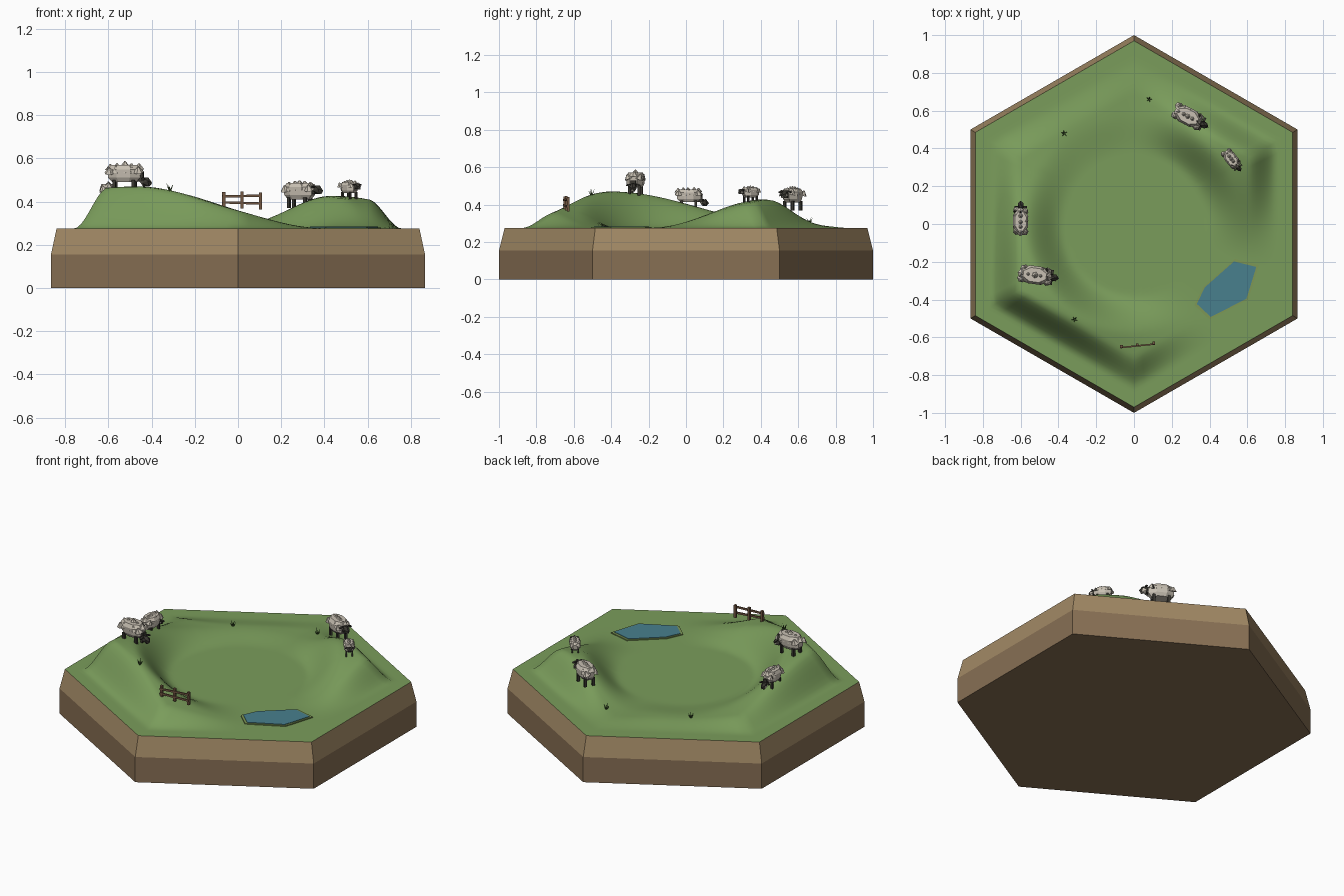
import bpy, bmesh, math, random
from mathutils import Matrix, Vector

if "Cube" in bpy.data.objects:
    bpy.data.objects.remove(bpy.data.objects["Cube"])

random.seed(4)
TOP = 0.275


def mat(name, rgb):
    m = bpy.data.materials.new(name)
    m.diffuse_color = (*rgb, 1)
    m.use_nodes = True
    m.node_tree.nodes["Principled BSDF"].inputs["Base Color"].default_value = m.diffuse_color
    return m


GRASS = mat("grass green", (0.195, 0.335, 0.105))
SOIL = mat("light soil", (0.36, 0.25, 0.13))
EARTH = mat("dark soil", (0.245, 0.16, 0.088))
WATER = mat("pond blue", (0.065, 0.215, 0.27))
BANK = mat("bank green", (0.21, 0.31, 0.09))
WOOL = mat("wool", (0.58, 0.53, 0.45))
DARK = mat("dark hide", (0.04, 0.037, 0.03))
WOOD = mat("fence wood", (0.17, 0.095, 0.055))
BLADE = mat("tuft green", (0.06, 0.12, 0.03))


def finish(bm, name, mats, smooth=False):
    bmesh.ops.recalc_face_normals(bm, faces=bm.faces)
    me = bpy.data.meshes.new(name)
    bm.to_mesh(me)
    bm.free()
    for m in mats:
        me.materials.append(m)
    for p in me.polygons:
        p.use_smooth = smooth
    ob = bpy.data.objects.new(name, me)
    bpy.context.collection.objects.link(ob)
    return ob


def loft(bm, rings, cap_start=True, cap_end=True):
    """Skin closed rings of points with quads."""
    vs = [[bm.verts.new(p) for p in r] for r in rings]
    n = len(vs[0])
    faces = []
    for a, b in zip(vs, vs[1:]):
        faces += [bm.faces.new((a[i], a[(i + 1) % n], b[(i + 1) % n], b[i])) for i in range(n)]
    if cap_start:
        faces.append(bm.faces.new(vs[0][::-1]))
    if cap_end:
        faces.append(bm.faces.new(vs[-1]))
    return faces


def box(bm, loc, size, rot=None):
    m = Matrix.Translation(loc) @ (rot or Matrix()) @ Matrix.Diagonal((*size, 1))
    return bmesh.ops.create_cube(bm, size=1, matrix=m)["verts"]


def smoothstep(a, b, v):
    t = min(1, max(0, (v - a) / (b - a)))
    return t * t * (3 - 2 * t)


def hex_dist(x, y):
    return max(abs(x * math.cos(math.radians(k)) + y * math.sin(math.radians(k)))
               for k in (0, 60, 120))


def bump(angle, centre, before, after):
    """Cosine hill along the ring, with its own width on each side."""
    d = (angle - centre + 180) % 360 - 180
    w = after if d > 0 else before
    return 0.5 + 0.5 * math.cos(math.pi * d / w) if abs(d) < w else 0


def ground(x, y):
    ang = math.degrees(math.atan2(y, x))
    ridge = (0.195 * bump(ang, 220, 102, 92) + 0.152 * bump(ang, 43, 62, 52)
             + 0.022 * bump(ang, 115, 50, 50))
    rise = smoothstep(0.37, 0.59, math.hypot(x, y))
    fall = 1 - smoothstep(0.60, 0.76, hex_dist(x, y))
    return TOP + ridge * rise * fall


# Hexagonal soil block with a sloped upper band
def hexagon(r, z):
    return [(r * math.cos(math.radians(30 + 60 * k)), r * math.sin(math.radians(30 + 60 * k)), z)
            for k in range(6)]


bm = bmesh.new()
loft(bm, [hexagon(1, 0), hexagon(1, 0.155), hexagon(0.97, TOP)], cap_end=False)
for f in bm.faces:
    f.material_index = 1 if f.calc_center_median().z > 0.16 else 0
finish(bm, "soil_block", [EARTH, SOIL])

# Rolling grass surface: rings scaled from centre to the hexagon edge
bm = bmesh.new()
N, R = 96, 44
rings = []
for j in range(R, 0, -1):
    ring = []
    for i in range(N):
        a = 2 * math.pi * i / N
        c, s = math.cos(a), math.sin(a)
        r = 0.97 * math.cos(math.pi / 6) / hex_dist(c, s) * j / R
        ring.append((r * c, r * s, ground(r * c, r * s)))
    rings.append(ring)
loft(bm, rings, cap_start=False)
grass = finish(bm, "grass_hills", [GRASS], True)
if sum(p.normal.z for p in grass.data.polygons) < 0:
    grass.data.flip_normals()

# Pond with a narrow bank
shore = [(0.32, -0.43), (0.40, -0.505), (0.605, -0.40),
         (0.662, -0.217), (0.534, -0.185), (0.365, -0.335)]
cx = sum(p[0] for p in shore) / 6
cy = sum(p[1] for p in shore) / 6


def plate(name, scale, z0, z1, m):
    b = bmesh.new()
    loft(b, [[(cx + (x - cx) * scale, cy + (y - cy) * scale, z) for x, y in shore]
             for z in (z0, z1)])
    finish(b, name, [m])


plate("pond_bank", 1.0, 0.274, 0.281, BANK)
plate("pond_water", 0.92, 0.277, 0.284, WATER)


# Sheep: faceted body, pointed wool tufts, dark head, ears and legs
def sheep(name, x, y, heading, scale, foot, head_z):
    bm = bmesh.new()
    levels = [(0.036, 0.055, 0.032), (0.055, 0.073, 0.043), (0.092, 0.077, 0.047), (0.112, 0.06, 0.036)]
    loft(bm, [[(l * math.cos(math.pi * (k + 0.5) / 4) * 1.05,
                w * math.sin(math.pi * (k + 0.5) / 4) * 1.05, z) for k in range(8)]
              for z, l, w in levels])
    for i in range(5):
        for j in (-1, 0, 1):
            px = -0.06 + 0.03 * i + random.uniform(-0.006, 0.006)
            pz = 0.112 - 0.014 * abs(j) - 0.004 * abs(i - 2) + random.uniform(-0.003, 0.005)
            m = (Matrix.Translation((px, j * 0.03, pz))
                 @ Matrix.Rotation(-0.4 * j, 4, 'X') @ Matrix.Rotation(random.random(), 4, 'Z'))
            bmesh.ops.create_cone(bm, cap_ends=True, segments=6, radius1=0.024, radius2=0.003,
                                  depth=0.026, matrix=m)
    wool_count = len(bm.faces)
    hx = 0.094
    tilt = Matrix.Rotation(0.5, 4, 'Y')
    bmesh.ops.create_icosphere(bm, subdivisions=1, radius=1,
                               matrix=Matrix.Translation((hx, 0, head_z)) @ tilt
                               @ Matrix.Diagonal((0.031, 0.02, 0.023, 1)))
    box(bm, (hx - 0.025, 0, (head_z + 0.075) / 2), (0.03, 0.026, 0.035))
    for s in (-1, 1):
        box(bm, (hx - 0.008, s * 0.026, head_z + 0.014), (0.012, 0.022, 0.007),
            Matrix.Rotation(-0.3 * s, 4, 'X'))
        for lx in (-0.043, 0.043):
            box(bm, (lx, s * 0.025, 0.02), (0.014, 0.014, 0.05))
    bm.faces.ensure_lookup_table()
    for f in bm.faces[wool_count:]:
        f.material_index = 1
    bmesh.ops.transform(bm, verts=bm.verts,
                        matrix=Matrix.Translation((x, y, foot))
                        @ Matrix.Rotation(math.radians(heading), 4, 'Z')
                        @ Matrix.Scale(scale, 4))
    finish(bm, name, [WOOL, DARK])


sheep("large_sheep_left", -0.525, -0.27, -8, 1.05, 0.453, 0.036)
sheep("grazing_sheep", -0.60, 0.015, 90, 0.88, 0.383, 0.032)
sheep("large_sheep_back", 0.285, 0.57, -28, 1.0, 0.375, 0.08)
sheep("lamb", 0.515, 0.345, -52, 0.68, 0.415, 0.08)

# Fence: three posts joined by two rails that follow the slope
bm = bmesh.new()
posts = [Vector((x, y, z)) for x, y, z in
         ((-0.066, -0.648, 0.405), (0.018, -0.64, 0.407), (0.104, -0.63, 0.403))]
for p in posts:
    box(bm, p, (0.014, 0.014, 0.078))
mid, span = (posts[0] + posts[2]) / 2, posts[2] - posts[0]
yaw = Matrix.Rotation(math.atan2(span.y, span.x), 4, 'Z')
for z, roll in ((0.394, 0.03), (0.426, -0.02)):
    box(bm, (mid.x, mid.y - 0.006, z), (0.185, 0.008, 0.011), yaw @ Matrix.Rotation(roll, 4, 'Y'))
finish(bm, "fence", [WOOD])

# Grass tufts: thin leaning blades
for n, (x, y) in enumerate(((0.08, 0.66), (-0.37, 0.48), (-0.315, -0.505))):
    bm = bmesh.new()
    for k in range(5):
        a = 2 * math.pi * k / 5 + 0.4 * n
        h = 0.03 + 0.006 * (k % 3)
        lean = Vector((math.cos(a), math.sin(a), 0))
        side = Vector((-lean.y, lean.x, 0)) * 0.004
        base = Vector((x, y, ground(x, y) - 0.004))
        tip = base + lean * 0.018 + Vector((0, 0, h))
        vs = [bm.verts.new(p) for p in (base + side, base - side, base + lean * 0.006, tip)]
        for t in ((0, 1, 2), (0, 1, 3), (1, 2, 3), (2, 0, 3)):
            bm.faces.new([vs[i] for i in t])
    finish(bm, f"grass_tuft_{n + 1}", [BLADE])
